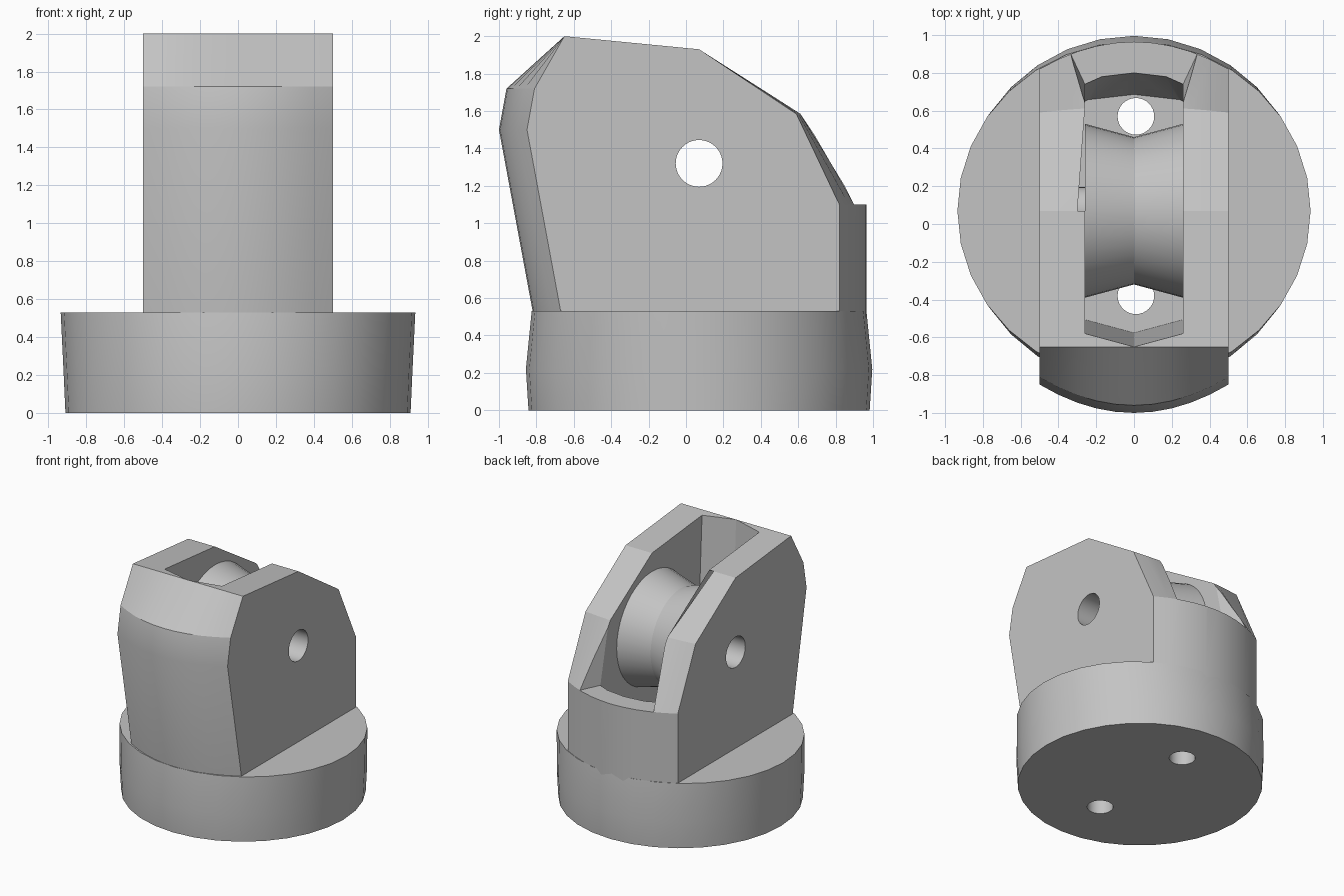
import bpy, bmesh
from math import sin, cos, pi, radians

if "Cube" in bpy.data.objects:
    bpy.data.objects.remove(bpy.data.objects["Cube"])

grey = bpy.data.materials.new("plain grey")
grey.use_nodes = True
grey.diffuse_color = (0.55, 0.55, 0.55, 1)
grey.node_tree.nodes["Principled BSDF"].inputs["Base Color"].default_value = grey.diffuse_color

AXIS_Y, AXLE_Z = 0.07, 1.32


def make_object(name, bm):
    bmesh.ops.recalc_face_normals(bm, faces=bm.faces)
    mesh = bpy.data.meshes.new(name)
    bm.to_mesh(mesh)
    bm.free()
    obj = bpy.data.objects.new(name, mesh)
    bpy.context.collection.objects.link(obj)
    mesh.materials.append(grey)
    return obj


def loft(name, rings, closed=False):
    """Skin equal-length closed rings; cap the ends or join last to first."""
    bm = bmesh.new()
    loops = [[bm.verts.new(p) for p in ring] for ring in rings]
    pairs = list(zip(loops, loops[1:]))
    if closed:
        pairs.append((loops[-1], loops[0]))
    else:
        bm.faces.new(loops[0])
        bm.faces.new(loops[-1])
    for a, b in pairs:
        for i in range(len(a)):
            j = (i + 1) % len(a)
            bm.faces.new((a[i], a[j], b[j], b[i]))
    return make_object(name, bm)


def hull(name, half):
    """Convex solid from points mirrored across x."""
    bm = bmesh.new()
    points = set(half) | {(-x, y, z) for x, y, z in half}
    verts = [bm.verts.new(p) for p in sorted(points)]
    result = bmesh.ops.convex_hull(bm, input=verts)
    loose = [v for v in result["geom_interior"] if isinstance(v, bmesh.types.BMVert)]
    bmesh.ops.delete(bm, geom=loose, context="VERTS")
    return make_object(name, bm)


def ring_x(x, r, n=40):
    return [(x, AXIS_Y + r * cos(2 * pi * i / n), AXLE_Z + r * sin(2 * pi * i / n)) for i in range(n)]


def ring_z(z, rx, ry, x=0, y=AXIS_Y, n=32):
    return [(x + rx * cos(2 * pi * i / n), y + ry * sin(2 * pi * i / n), z) for i in range(n)]


def cut(obj, cutter):
    mod = obj.modifiers.new("cut", "BOOLEAN")
    mod.operation, mod.solver, mod.object = "DIFFERENCE", "EXACT", cutter
    bpy.context.view_layer.objects.active = obj
    bpy.ops.object.modifier_apply(modifier=mod.name)
    bpy.data.objects.remove(cutter)


# Round base with two vertical rope holes
base = loft("base", [ring_z(0, 0.91, 0.912), ring_z(0.22, 0.92, 0.926), ring_z(0.53, 0.935, 0.895)])
for y in (0.57, -0.38):
    cut(base, loft("rope_hole", [ring_z(z, 0.097, 0.097, 0.01, y) for z in (-0.2, 0.8)]))

# Housing: side profile swept across x, front and back bulging round
# Each row: y at the flat sides, height, bulge amount along y at the middle
profile = [(-0.67, 0.45, -0.15), (-0.67, 0.53, -0.15), (-0.85, 1.5, -0.15), (-0.81, 1.72, -0.15),
           (-0.65, 2.0, 0), (0.07, 1.93, 0), (0.59, 1.585, 0.03), (0.82, 1.1, 0.145),
           (0.82, 0.45, 0.145)]
columns = [i / 10 for i in range(-5, 6)]
housing = loft("housing", [[(x, y + b * (1 - 4 * x * x), z) for y, z, b in profile] for x in columns])

# Slot for the wheel, with angled front wall
W = 0.26
cut(housing, hull("slot", [
    (W, -0.50, 0.4), (0, -0.57, 0.4), (W, 0.63, 0.4), (0, 0.66, 0.4),
    (W, -0.585, 2.1), (0, -0.655, 2.1), (W, 0.74, 1.1), (0.17, 0.78, 1.1), (0, 0.80, 1.1),
    (W, 0.74, 2.1), (0.17, 0.78, 2.1), (0, 0.80, 2.1)]))

# Flared opening above the back sill
cut(housing, hull("flare", [
    (W, 0.74, 1.1), (0.476, 1.2, 1.1), (0.582, 1.2, 2.1), (W, 0.517, 2.1)]))

# Axle bore through both cheeks
cut(housing, loft("axle_bore", [ring_x(-1, 0.125), ring_x(1, 0.125)]))

# Grooved wheel with open bore
wheel = loft("wheel", [ring_x(-0.259, 0.125), ring_x(-0.259, 0.46), ring_x(0, 0.39),
                       ring_x(0.259, 0.46), ring_x(0.259, 0.125)], closed=True)

# Smooth round surfaces, keep edges sharp
bpy.ops.object.select_all(action="DESELECT")
for obj in (base, housing, wheel):
    obj.select_set(True)
bpy.context.view_layer.objects.active = base
bpy.ops.object.shade_smooth_by_angle(angle=radians(25))
